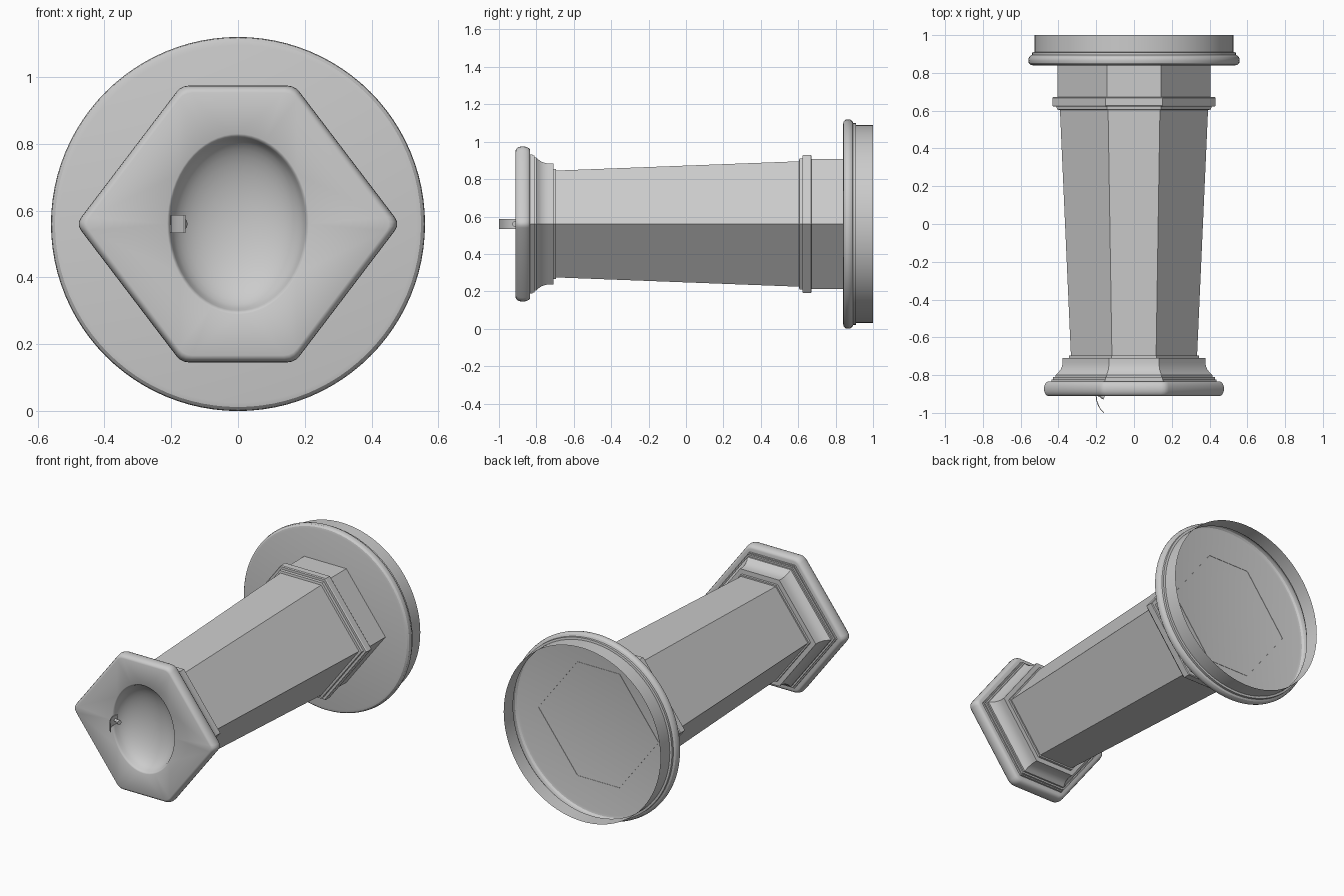
import bpy, bmesh, math
from mathutils import Vector

if "Cube" in bpy.data.objects:
    bpy.data.objects.remove(bpy.data.objects["Cube"])

CZ = 0.56          # height of the long axis, which runs along y


def finish(bm, name, angle=30, recalc=True):
    if recalc:
        bmesh.ops.recalc_face_normals(bm, faces=bm.faces[:])
    me = bpy.data.meshes.new(name)
    bm.to_mesh(me)
    bm.free()
    ob = bpy.data.objects.new(name, me)
    bpy.context.collection.objects.link(ob)
    bpy.ops.object.select_all(action='DESELECT')
    ob.select_set(True)
    bpy.context.view_layer.objects.active = ob
    bpy.ops.object.shade_smooth_by_angle(angle=math.radians(angle))
    return ob


def ring(bm, pts, y):
    return [bm.verts.new((x, y, CZ + z)) for x, z in pts]


def loft(bm, rings):
    n = len(rings[0])
    for a, b in zip(rings, rings[1:]):
        for i in range(n):
            j = (i + 1) % n
            bm.faces.new((a[i], a[j], b[j], b[i]))


def hexagon(w, cut=0.0):
    """Stretched hexagon of half width w, optionally with rounded corners."""
    h, c = 0.855 * w, 0.35 * w
    cor = [Vector(p) for p in ((w, 0), (c, h), (-c, h), (-w, 0), (-c, -h), (c, -h))]
    if not cut:
        return cor
    out = []
    for i, p in enumerate(cor):
        a = p + (cor[i - 1] - p).normalized() * cut
        b = p + (cor[(i + 1) % 6] - p).normalized() * cut
        for t in (0, 0.33, 0.67, 1):
            out.append(a * (1 - t) ** 2 + p * 2 * t * (1 - t) + b * t * t)
    return out


def ellipse(rx, rz, n=64):
    return [(rx * math.cos(2 * math.pi * i / n), rz * math.sin(2 * math.pi * i / n)) for i in range(n)]


# round foot: thin shell, open at the back
bm = bmesh.new()
prof = [(0.84, 0.535), (0.843, 0.548), (0.852, 0.557), (0.865, 0.56), (0.878, 0.558),
        (0.888, 0.552), (0.894, 0.541), (0.908, 0.541), (0.91, 0.528), (1.0, 0.528)]
rings = [ring(bm, ellipse(r, r, 96), y) for y, r in prof]
loft(bm, rings)
bm.faces.new(rings[0])
finish(bm, "round_foot")

# hexagonal tapered column with its mouldings
bm = bmesh.new()
prof = [(0.842, 0.405), (0.672, 0.405), (0.672, 0.427), (0.667, 0.432), (0.628, 0.432),
        (0.622, 0.427), (0.622, 0.41), (0.606, 0.408), (0.604, 0.392), (-0.695, 0.334),
        (-0.695, 0.344), (-0.709, 0.344), (-0.709, 0.378), (-0.735, 0.378),
        (-0.752, 0.381), (-0.77, 0.388), (-0.786, 0.4), (-0.8, 0.416),
        (-0.81, 0.416), (-0.81, 0.428), (-0.822, 0.428), (-0.822, 0.436), (-0.836, 0.436)]
loft(bm, [ring(bm, hexagon(w), y) for y, w in prof])
finish(bm, "hexagonal_column")

# rounded top slab with the oval bowl sunk into its face
bm = bmesh.new()
prof = [(-0.833, 0.43), (-0.833, 0.46)]
for i in range(1, 8):
    a = math.pi * i / 8 - math.pi / 2
    prof.append((-0.872 - 0.039 * math.sin(a), 0.46 + 0.025 * math.cos(a)))
slab = [ring(bm, hexagon(w, 0.025), y) for y, w in sorted(prof[2:], key=lambda p: -p[0])]
slab.insert(0, ring(bm, hexagon(0.46, 0.025), -0.833))
slab.insert(0, ring(bm, hexagon(0.43, 0.025), -0.833))
slab.append(ring(bm, hexagon(0.46, 0.025), -0.911))
loft(bm, slab)
bowl = [ring(bm, ellipse(0.212, 0.27), -0.911), ring(bm, ellipse(0.207, 0.264), -0.908)]
for i in range(11):
    a = 0.1 + (math.pi / 2 - 0.14) * i / 10
    bowl.append(ring(bm, ellipse(0.204 * math.cos(a), 0.26 * math.cos(a)), -0.911 + 0.12 * math.sin(a)))
loft(bm, bowl)
bm.faces.new(bowl[-1])
edges = [bm.edges.get((r[i - 1], r[i])) for r in (slab[-1], bowl[0]) for i in range(len(r))]
bmesh.ops.triangle_fill(bm, edges=edges, use_beauty=True, normal=(0, -1, 0))
finish(bm, "top_slab_with_bowl", 40)

# curved spout guard: thin bent plate
bm = bmesh.new()
path = [(-0.196, -0.885), (-0.203, -0.91), (-0.2, -0.935), (-0.192, -0.958), (-0.18, -0.98), (-0.162, -1.0)]
rows = []
for x, y in path:
    rows.append([bm.verts.new((x + dx, y, CZ + dz))
                 for dx, dz in ((0, -0.027), (0.005, -0.027), (0.005, 0.027), (0, 0.027))])
loft(bm, rows)
bm.faces.new(rows[0])
bm.faces.new(rows[-1])
finish(bm, "spout_guard")


def tube(name, a, b, r):
    a, b = Vector(a), Vector(b)
    bpy.ops.mesh.primitive_cylinder_add(vertices=20, radius=r, depth=(b - a).length, location=(a + b) / 2)
    ob = bpy.context.object
    ob.name = name
    ob.rotation_euler = (b - a).to_track_quat('Z', 'Y').to_euler()
    bpy.ops.object.shade_smooth_by_angle(angle=math.radians(30))


# water nozzle and its collar
tube("nozzle", (-0.2, -0.9, CZ), (-0.165, -0.913, CZ), 0.008)
tube("nozzle_collar", (-0.172, -0.91, CZ), (-0.157, -0.917, CZ), 0.013)
